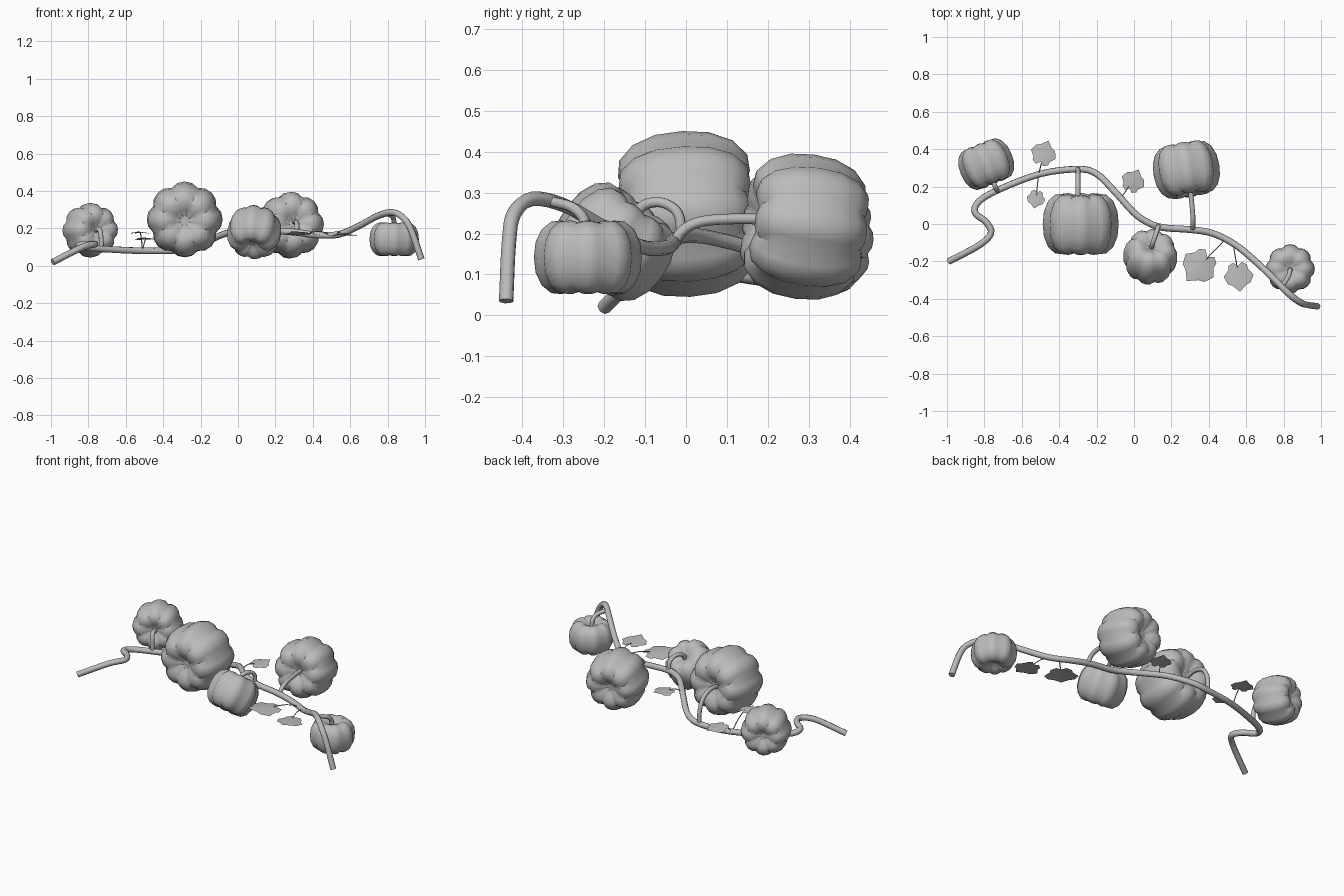
import bpy, bmesh, math
from mathutils import Vector, Matrix

cube = bpy.data.objects.get("Cube")
if cube:
    bpy.data.objects.remove(cube, do_unlink=True)

grey = bpy.data.materials.new("plain grey")
grey.use_nodes = True
grey.diffuse_color = (0.5, 0.5, 0.5, 1)
grey.node_tree.nodes["Principled BSDF"].inputs["Base Color"].default_value = (0.5, 0.5, 0.5, 1)


def finish(bm, name, angle):
    bmesh.ops.recalc_face_normals(bm, faces=bm.faces)
    mesh = bpy.data.meshes.new(name)
    bm.to_mesh(mesh)
    bm.free()
    mesh.materials.append(grey)
    obj = bpy.data.objects.new(name, mesh)
    bpy.context.collection.objects.link(obj)
    bpy.ops.object.select_all(action='DESELECT')
    obj.select_set(True)
    bpy.context.view_layer.objects.active = obj
    bpy.ops.object.shade_smooth_by_angle(angle=math.radians(angle))
    return obj


def smooth_path(points, steps):
    # Catmull-Rom interpolation through the points
    p = [Vector(q) for q in points]
    p = [2 * p[0] - p[1]] + p + [2 * p[-1] - p[-2]]
    out = []
    for a, b, c, d in zip(p, p[1:], p[2:], p[3:]):
        for s in range(steps):
            t = s / steps
            out.append(0.5 * (2 * b + (c - a) * t + (2 * a - 5 * b + 4 * c - d) * t * t
                              + (3 * b - a - 3 * c + d) * t ** 3))
    return out + [p[-2]]


def tube(name, points, radius, sides=8, steps=4):
    path = smooth_path(points, steps)
    bm = bmesh.new()
    rings, normal = [], None
    for i, p in enumerate(path):
        t = (path[min(i + 1, len(path) - 1)] - path[max(i - 1, 0)]).normalized()
        if normal is None:
            normal = t.orthogonal()
        normal = (normal - t * normal.dot(t)).normalized()
        side = t.cross(normal)
        rings.append([bm.verts.new(p + radius * (math.cos(a) * normal + math.sin(a) * side))
                      for a in (math.tau * k / sides for k in range(sides))])
    for r, s in zip(rings, rings[1:]):
        for k in range(sides):
            j = (k + 1) % sides
            bm.faces.new((r[k], r[j], s[j], s[k]))
    bm.faces.new(rings[0])
    bm.faces.new(rings[-1])
    return finish(bm, name, 50)


# Half profile of a pumpkin: radius and height, top dimple to bottom dimple
UPPER = [(0.12, 0.72), (0.28, 0.86), (0.48, 0.98), (0.68, 0.95), (0.86, 0.74), (0.97, 0.4)]
PROFILE = UPPER + [(1, 0)] + [(r, -h) for r, h in reversed(UPPER)]
LOBES, PER_LOBE = 8, 4


def pumpkin(name, centre, axis, radius, half):
    bm = bmesh.new()
    turn = Vector(axis).to_track_quat('Z', 'Y').to_matrix()
    count = LOBES * PER_LOBE
    rings = []
    for r, h in PROFILE:
        ring = []
        for k in range(count):
            a = math.tau * k / count
            bulge = abs(math.cos(a * LOBES / 2)) ** 0.7
            rr = radius * r * (0.9 + 0.1 * bulge)
            hh = half * h * (0.94 + 0.06 * bulge)
            ring.append(bm.verts.new(Vector(centre) + turn @ Vector((rr * math.cos(a), rr * math.sin(a), hh))))
        rings.append(ring)
    for a, b in zip(rings, rings[1:]):
        for k in range(count):
            j = (k + 1) % count
            bm.faces.new((a[k], a[j], b[j], b[k]))
    bm.faces.new(rings[0])
    bm.faces.new(rings[-1])
    return finish(bm, name, 40)


# Half outline of a leaf, stalk notch to tip, tip along +y
LEAF = [(0, -0.72), (0.3, -0.98), (0.62, -0.78), (0.66, -0.5), (1, -0.1),
        (0.76, 0.42), (0.46, 0.55), (0, 1)]


def leaf(name, centre, size, heading, tilt):
    bm = bmesh.new()
    place = (Matrix.Translation(centre) @ Matrix.Rotation(math.radians(heading), 4, 'Z')
             @ Matrix.Rotation(math.radians(tilt), 4, 'X'))
    outline = LEAF + [(-x, y) for x, y in reversed(LEAF[1:-1])]
    rim = [bm.verts.new(place @ Vector((x * size, y * size, -0.12 * size * abs(x)))) for x, y in outline]
    hub = bm.verts.new(place @ Vector((0, -0.1 * size, 0.03 * size)))
    for a, b in zip(rim, rim[1:] + rim[:1]):
        bm.faces.new((hub, a, b))
    return finish(bm, name, 40)


# Main vine
tube("vine", [(-0.99, -0.2, 0.02), (-0.83, -0.115, 0.1), (-0.765, -0.05, 0.115), (-0.79, 0.01, 0.115),
              (-0.85, 0.06, 0.11), (-0.83, 0.12, 0.1), (-0.72, 0.185, 0.09), (-0.5, 0.268, 0.08),
              (-0.3, 0.293, 0.085), (-0.2, 0.268, 0.11), (-0.1, 0.17, 0.16), (0, 0.06, 0.19),
              (0.08, 0.005, 0.195), (0.16, -0.02, 0.19), (0.3, -0.03, 0.18), (0.42, -0.05, 0.165),
              (0.54, -0.11, 0.168), (0.65, -0.2, 0.215), (0.75, -0.295, 0.268), (0.83, -0.375, 0.285),
              (0.89, -0.42, 0.25), (0.93, -0.433, 0.18), (0.98, -0.44, 0.035)], 0.018)

# Pumpkins
pumpkin("large_pumpkin", (-0.285, 0, 0.248), (0, 1, 0.05), 0.203, 0.165)
pumpkin("far_right_pumpkin", (-0.79, 0.32, 0.19), (0.38, -0.92, 0.05), 0.146, 0.115)
pumpkin("front_pumpkin", (0.087, -0.175, 0.18), (0.1, 0.6, 0.78), 0.146, 0.112)
pumpkin("back_pumpkin", (0.28, 0.29, 0.217), (0.17, -0.97, 0.13), 0.178, 0.142)
pumpkin("far_left_pumpkin", (0.835, -0.24, 0.142), (0, 0, 1), 0.132, 0.092)

# Stems joining pumpkins to the vine
stems = {
    "large": [(-0.3, 0.09, 0.25), (-0.3, 0.17, 0.265), (-0.3, 0.25, 0.24), (-0.3, 0.29, 0.17), (-0.3, 0.293, 0.085)],
    "far_right": [(-0.76, 0.25, 0.19), (-0.742, 0.2, 0.195), (-0.733, 0.182, 0.16), (-0.73, 0.18, 0.09)],
    "front": [(0.093, -0.13, 0.23), (0.1, -0.105, 0.268), (0.115, -0.06, 0.276), (0.128, -0.02, 0.25), (0.13, -0.01, 0.19)],
    "back": [(0.3, 0.2, 0.235), (0.308, 0.12, 0.236), (0.315, 0.04, 0.23), (0.315, -0.005, 0.21), (0.315, -0.03, 0.178)],
    "far_left": [(0.835, -0.243, 0.19), (0.834, -0.25, 0.235), (0.825, -0.28, 0.265), (0.79, -0.335, 0.28)],
}
for name, points in stems.items():
    tube(name + "_stem", points, 0.013)

# Leaves: centre, size, heading of the tip, tilt, point where the stalk leaves the vine
leaves = [
    ((-0.482, 0.38, 0.147), 0.07, -20, -4, (-0.51, 0.265, 0.08)),
    ((-0.525, 0.132, 0.18), 0.05, 170, 4, (-0.51, 0.265, 0.08)),
    ((-0.003, 0.232, 0.195), 0.065, -25, 3, (-0.07, 0.14, 0.17)),
    ((0.345, -0.23, 0.178), 0.098, 140, 4, (0.49, -0.08, 0.166)),
    ((0.56, -0.283, 0.17), 0.08, 185, 3, (0.53, -0.11, 0.168)),
]
for i, (centre, size, heading, tilt, root) in enumerate(leaves, 1):
    leaf(f"leaf_{i}", centre, size, heading, tilt)
    start, end = Vector(root), Vector(centre)
    base = end + (start - end).normalized() * size * 0.6
    base.z = end.z
    mid = (start + base) / 2 + Vector((0, 0, 0.012))
    tube(f"leaf_stalk_{i}", [start, mid, base], 0.003, 5, 3)
